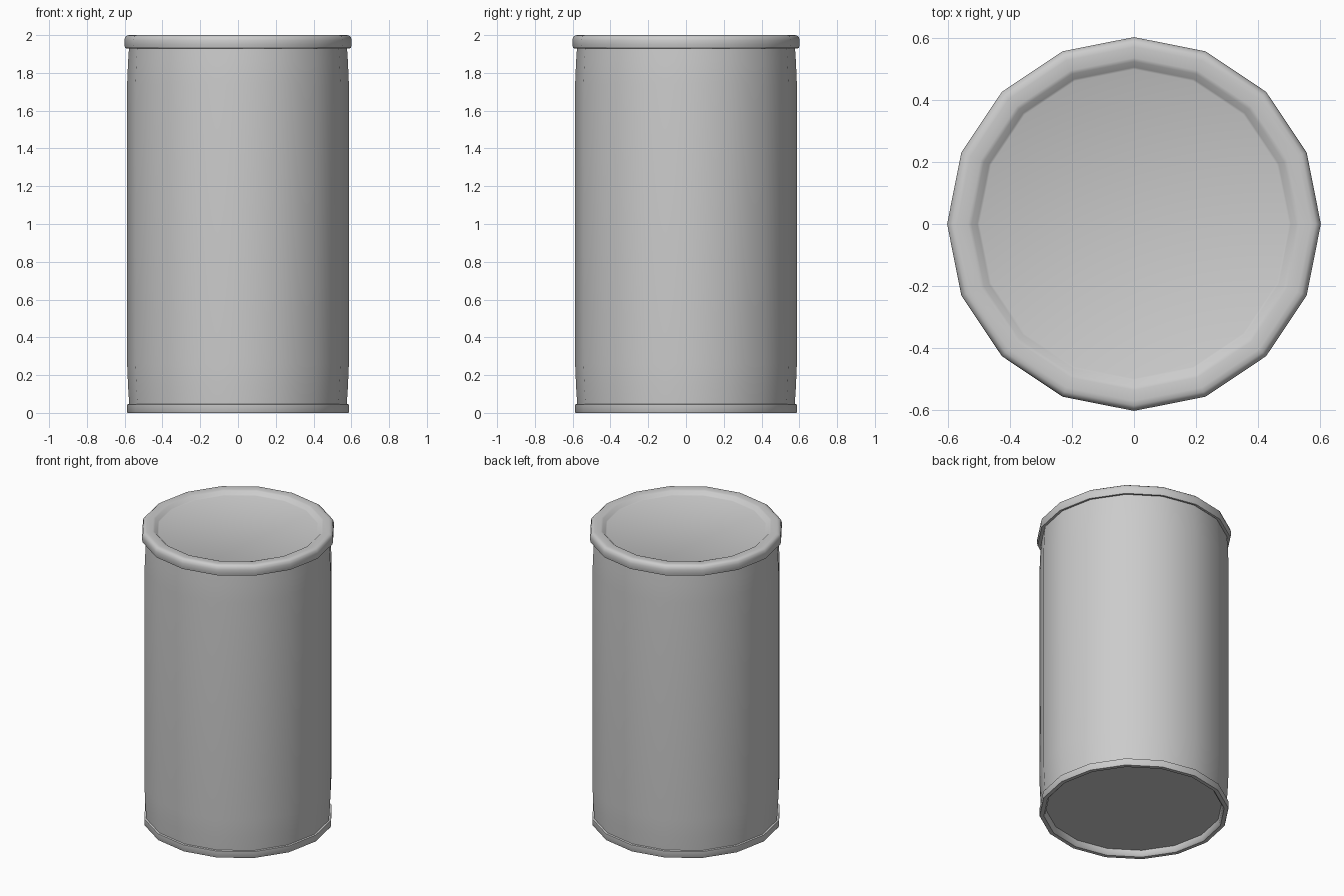
import bpy, bmesh, math

if "Cube" in bpy.data.objects:
    bpy.data.objects.remove(bpy.data.objects["Cube"])

SIDES = 16


def lathe(name, profile, angle):
    """Spin an (r, z) profile around z and cap both of its ends."""
    bm = bmesh.new()
    rings = []
    for r, z in profile:
        rings.append([bm.verts.new((r * math.cos(2 * math.pi * i / SIDES),
                                    r * math.sin(2 * math.pi * i / SIDES), z))
                      for i in range(SIDES)])
    for a, b in zip(rings, rings[1:]):
        for i in range(SIDES):
            j = (i + 1) % SIDES
            bm.faces.new((a[i], a[j], b[j], b[i]))
    bm.faces.new(rings[0][::-1])
    bm.faces.new(rings[-1])
    bmesh.ops.recalc_face_normals(bm, faces=bm.faces)
    mesh = bpy.data.meshes.new(name)
    bm.to_mesh(mesh)
    bm.free()
    obj = bpy.data.objects.new(name, mesh)
    bpy.context.collection.objects.link(obj)
    bpy.ops.object.select_all(action='DESELECT')
    obj.select_set(True)
    bpy.context.view_layer.objects.active = obj
    bpy.ops.object.shade_smooth_by_angle(angle=math.radians(angle))
    return obj


# Body: recessed underside, foot rim, slightly barrelled wall running up into the lid
lathe("can_body", [
    (0.545, 0.04), (0.55, 0.01), (0.56, 0.0), (0.585, 0.0), (0.588, 0.005),
    (0.588, 0.045), (0.576, 0.047), (0.582, 0.14), (0.587, 0.26),
    (0.587, 1.74), (0.582, 1.86), (0.576, 1.95)], 40)

# Lid: rounded overhanging edge with a sunken centre panel
lathe("lid", [
    (0.57, 1.94), (0.59, 1.93), (0.598, 1.932), (0.602, 1.95), (0.602, 1.972),
    (0.597, 1.99), (0.585, 1.999), (0.57, 2.0), (0.535, 2.0), (0.523, 1.996),
    (0.505, 1.978), (0.498, 1.975)], 50)
